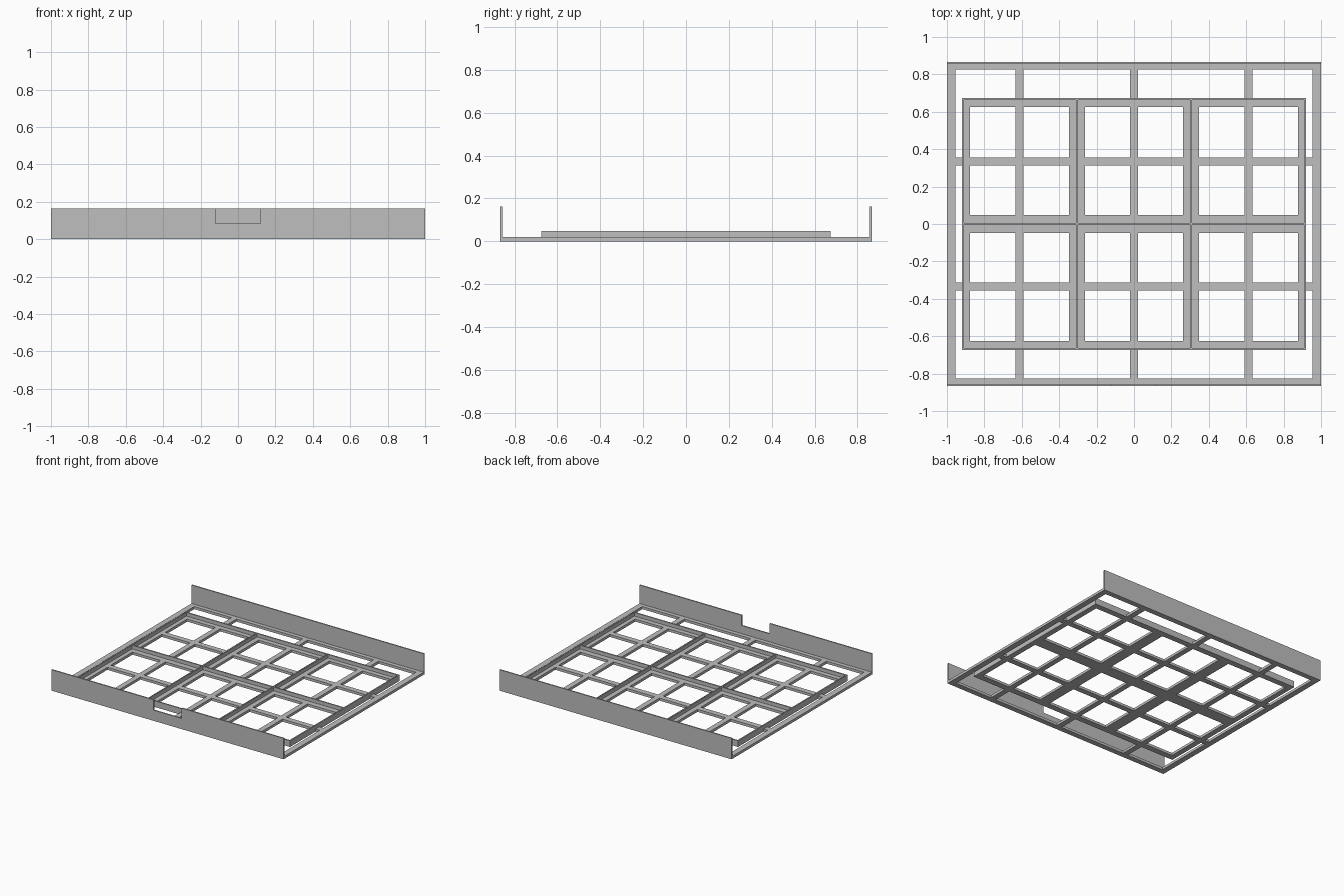
import bpy
import bmesh

cube = bpy.data.objects.get("Cube")
if cube:
    bpy.data.objects.remove(cube, do_unlink=True)

grey = bpy.data.materials.new("plain grey")
grey.use_nodes = True
grey.diffuse_color = (0.52, 0.52, 0.52, 1)
grey.node_tree.nodes["Principled BSDF"].inputs["Base Color"].default_value = grey.diffuse_color


def lattice(name, strips, z0, z1):
    """Watertight slab covering the union of (x0, x1, y0, y1) strips."""
    xs = sorted({x for s in strips for x in s[:2]})
    ys = sorted({y for s in strips for y in s[2:]})
    bm = bmesh.new()
    for xa, xb in zip(xs, xs[1:]):
        for ya, yb in zip(ys, ys[1:]):
            cx, cy = (xa + xb) / 2, (ya + yb) / 2
            if any(s[0] < cx < s[1] and s[2] < cy < s[3] for s in strips):
                corners = ((xa, ya), (xb, ya), (xb, yb), (xa, yb))
                bm.faces.new([bm.verts.new((x, y, z0)) for x, y in corners])
    bmesh.ops.remove_doubles(bm, verts=bm.verts, dist=0.0001)
    ext = bmesh.ops.extrude_face_region(bm, geom=bm.faces[:], use_keep_orig=True)
    top = [v for v in ext["geom"] if isinstance(v, bmesh.types.BMVert)]
    bmesh.ops.translate(bm, verts=top, vec=(0, 0, z1 - z0))
    bmesh.ops.recalc_face_normals(bm, faces=bm.faces)
    bmesh.ops.dissolve_limit(bm, angle_limit=0.01, verts=bm.verts, edges=bm.edges)
    finish(name, bm)


def finish(name, bm):
    mesh = bpy.data.meshes.new(name)
    bm.to_mesh(mesh)
    bm.free()
    mesh.materials.append(grey)
    bpy.context.collection.objects.link(bpy.data.objects.new(name, mesh))


def wall(name, outline, y0, y1):
    """Upright plate from an x, z outline."""
    bm = bmesh.new()
    face = bm.faces.new([bm.verts.new((x, y0, z)) for x, z in outline])
    ext = bmesh.ops.extrude_face_region(bm, geom=[face], use_keep_orig=True)
    moved = [v for v in ext["geom"] if isinstance(v, bmesh.types.BMVert)]
    bmesh.ops.translate(bm, verts=moved, vec=(0, y1 - y0, 0))
    bmesh.ops.recalc_face_normals(bm, faces=bm.faces)
    finish(name, bm)


def upright(x, half, ylim):
    return (x - half, x + half, -ylim, ylim)


def across(y, half, xlim):
    return (-xlim, xlim, y - half, y + half)


W, D = 1.0, 0.867            # outer half width and depth
TW, TD = 0.919, 0.673        # half size of the tray block
FLOOR, RIM, TOP = 0.02, 0.048, 0.163
PLATE = 0.01

# Open floor: outer frame, cross bars and tray ledges
strips = [upright(x, 0.021, D) for x in (-0.612, 0, 0.612)]
strips += [upright(x, 0.043, TD) for x in (-0.305, 0.305)]
strips += [across(0, 0.048, TW)]
for s in (-1, 1):
    strips += [upright(s * (W - 0.0225), 0.0225, D),
               across(s * (D - 0.021), 0.021, W),
               across(s * 0.335, 0.0215, W),
               upright(s * (TW - 0.0215), 0.0215, TD),
               across(s * (TD - 0.0235), 0.0235, TW)]
lattice("floor_lattice", strips, 0, FLOOR)

# Low rims dividing the block into six trays
half = PLATE / 2
rims = [upright(x, half, TD) for x in (half - TW, -0.305, 0.305, TW - half)]
rims += [across(y, half, TW) for y in (half - TD, 0, TD - half)]
lattice("tray_rims", rims, FLOOR, RIM)

# Tall end walls; the front one has a finger notch
wall("back_wall", [(-W, FLOOR), (W, FLOOR), (W, TOP), (-W, TOP)], D - PLATE, D)
N, NZ = 0.12, 0.083
wall("front_wall", [(-W, FLOOR), (W, FLOOR), (W, TOP), (N, TOP), (N, NZ),
                    (-N, NZ), (-N, TOP), (-W, TOP)], -D, PLATE - D)
